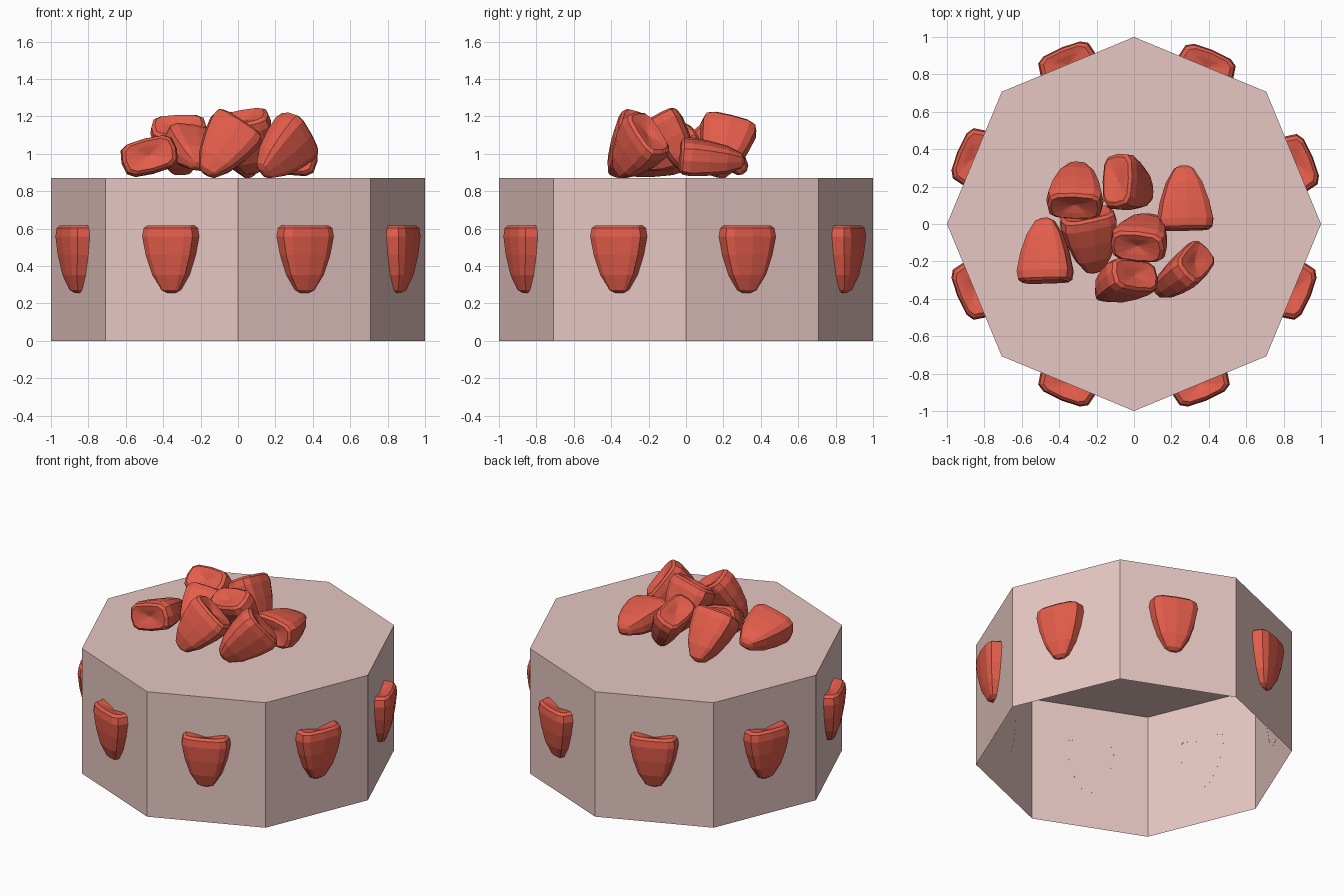
import bpy, bmesh, math
from mathutils import Matrix, Vector

if "Cube" in bpy.data.objects:
    bpy.data.objects.remove(bpy.data.objects["Cube"])


def material(name, rgb):
    m = bpy.data.materials.new(name)
    m.diffuse_color = (*rgb, 1)
    m.use_nodes = True
    m.node_tree.nodes["Principled BSDF"].inputs["Base Color"].default_value = m.diffuse_color
    return m


ICING = material("pink_icing", (0.79, 0.57, 0.54))
RED = material("berry_red", (0.77, 0.11, 0.07))


def add_object(name, bm, mat):
    mesh = bpy.data.meshes.new(name)
    bm.to_mesh(mesh)
    bm.free()
    mesh.materials.append(mat)
    obj = bpy.data.objects.new(name, mesh)
    bpy.context.collection.objects.link(obj)
    return obj


# Octagonal cake: open underneath
HEIGHT = 0.87
bm = bmesh.new()
bmesh.ops.create_circle(bm, segments=8, radius=1, cap_ends=True)
bmesh.ops.translate(bm, verts=bm.verts, vec=(0, 0, HEIGHT))
rim = bmesh.ops.extrude_edge_only(bm, edges=bm.edges[:])["geom"]
for v in rim:
    if isinstance(v, bmesh.types.BMVert):
        v.co.z = 0
bmesh.ops.recalc_face_normals(bm, faces=bm.faces)
add_object("cake", bm, ICING)

# Berry rings: height, half width, half thickness (tip points down)
RINGS = [(-0.182, 0.022, 0.016), (-0.165, 0.054, 0.040), (-0.085, 0.103, 0.070),
         (0.02, 0.138, 0.088), (0.12, 0.158, 0.097), (0.165, 0.150, 0.091),
         (0.18, 0.130, 0.076), (0.172, 0.080, 0.045)]
SIDES = 12


def signed_pow(v, p):
    return math.copysign(abs(v) ** p, v)


def berry_mesh(half):
    bm = bmesh.new()
    loops = []
    for z, w, t in RINGS:
        loop = []
        for i in range(SIDES):
            a = 2 * math.pi * i / SIDES
            loop.append(bm.verts.new((w * signed_pow(math.cos(a), 0.58),
                                      t * signed_pow(math.sin(a), 0.58), z)))
        loops.append(loop)
    for lo, hi in zip(loops, loops[1:]):
        for i in range(SIDES):
            j = (i + 1) % SIDES
            bm.faces.new((lo[i], lo[j], hi[j], hi[i]))
    bm.faces.new(loops[0][::-1])
    # dished top
    dish = bm.verts.new((0, 0, 0.153))
    for i in range(SIDES):
        bm.faces.new((loops[-1][i], loops[-1][(i + 1) % SIDES], dish))
    if half:
        bmesh.ops.bisect_plane(bm, geom=bm.verts[:] + bm.edges[:] + bm.faces[:],
                               plane_co=(0, 0, 0), plane_no=(0, 1, 0), clear_outer=True)
    bmesh.ops.recalc_face_normals(bm, faces=bm.faces)
    if half:
        # keep the visible front pointing outwards
        front = min(bm.faces, key=lambda f: f.calc_center_median().y)
        if front.normal.y > 0:
            bmesh.ops.reverse_faces(bm, faces=bm.faces)
    return bm


# Half berries, one on each wall; the two at the back right sit a little off centre
for k in range(8):
    a = math.radians(22.5 + 45 * k)
    obj = add_object(f"wall_berry_{k + 1}", berry_mesh(True), RED)
    spot = Matrix.Rotation(a, 3, 'Z') @ Vector((0.9235, -0.034 if k < 2 else 0, 0.438))
    obj.matrix_world = Matrix.Translation(spot) @ Matrix.Rotation(a + math.pi / 2, 4, 'Z')

# Heap of whole berries: centre, tip direction, direction of the broad face
HEAP = [
    ((-0.31, 0.20, 1.03), (0.05, 0.66, -0.75), (0, 0.75, 0.66)),
    ((-0.01, 0.20, 1.02), (0.50, -0.22, -0.83), (0.85, 0.1, 0.5)),
    ((0.27, 0.14, 0.975), (-0.03, 0.98, -0.08), (0.15, 0.15, 0.97)),
    ((-0.475, -0.14, 0.975), (0, 0.98, -0.12), (-0.25, 0.1, 0.95)),
    ((-0.23, -0.10, 1.01), (0.12, -0.90, -0.40), (0.25, -0.38, 0.9)),
    ((0.05, -0.05, 1.05), (0.20, 0.45, -0.86), (0, -0.88, -0.46)),
    ((-0.08, -0.325, 1.02), (-0.53, -0.33, -0.76), (0.1, -0.92, 0.33)),
    ((0.235, -0.275, 1.01), (-0.60, -0.46, -0.62), (0.55, -0.78, -0.2)),
]
for k, (centre, tip, face) in enumerate(HEAP):
    z = -Vector(tip).normalized()
    y = -Vector(face)
    y = (y - z * y.dot(z)).normalized()
    x = y.cross(z)
    rot = Matrix((x, y, z)).transposed().to_4x4() @ Matrix.Diagonal((0.97, 1, 0.95, 1))
    obj = add_object(f"heap_berry_{k + 1}", berry_mesh(False), RED)
    # rest no lower than the cake top
    low = min((rot @ v.co).z for v in obj.data.vertices)
    c = Vector(centre)
    c.z = max(c.z, HEIGHT - low)
    obj.matrix_world = Matrix.Translation(c) @ rot
